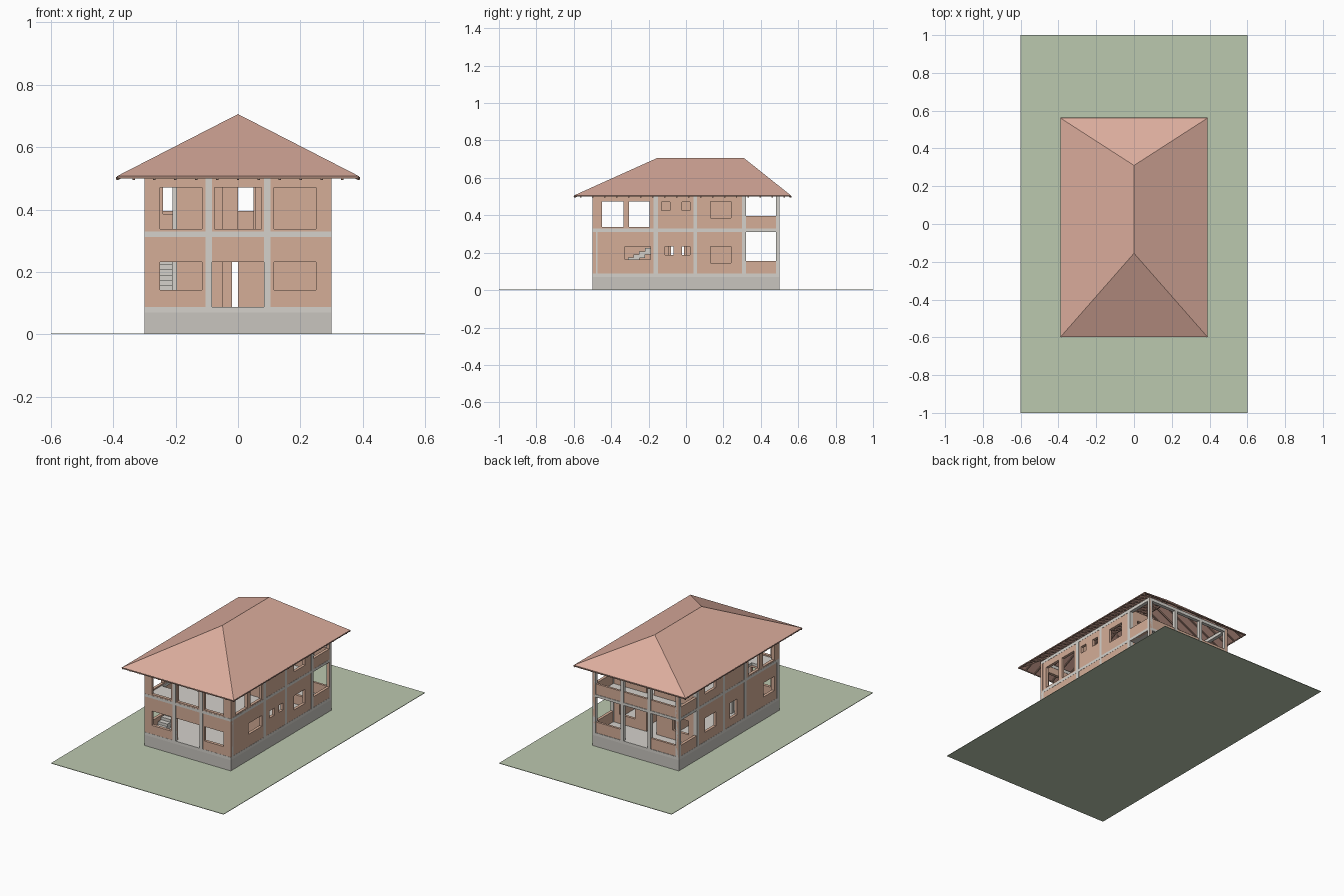
import bpy, bmesh
from mathutils import Vector

if "Cube" in bpy.data.objects:
    bpy.data.objects.remove(bpy.data.objects["Cube"])


def mat(name, c):
    m = bpy.data.materials.new(name)
    m.diffuse_color = (*c, 1)
    m.use_nodes = True
    m.node_tree.nodes["Principled BSDF"].inputs["Base Color"].default_value = m.diffuse_color
    return m


BRICK = mat("brick", (0.66, 0.42, 0.31))
TILE = mat("roof_tile", (0.72, 0.42, 0.34))
GRASS = mat("grass", (0.50, 0.58, 0.43))
CONC = mat("concrete", (0.66, 0.64, 0.60))
BASE = mat("plinth", (0.58, 0.56, 0.52))
WOOD = mat("timber", (0.36, 0.22, 0.17))


def finish(name, bm, m):
    bmesh.ops.recalc_face_normals(bm, faces=bm.faces)
    me = bpy.data.meshes.new(name)
    bm.to_mesh(me)
    bm.free()
    me.materials.append(m)
    ob = bpy.data.objects.new(name, me)
    bpy.context.collection.objects.link(ob)
    return ob


def add_box(bm, x0, x1, y0, y1, z0, z1):
    vs = bmesh.ops.create_cube(bm, size=1)["verts"]
    for v in vs:
        v.co = Vector(((x0 + x1) / 2 + v.co.x * (x1 - x0),
                       (y0 + y1) / 2 + v.co.y * (y1 - y0),
                       (z0 + z1) / 2 + v.co.z * (z1 - z0)))


def boxes(name, dims, m):
    bm = bmesh.new()
    for d in dims:
        add_box(bm, *d)
    return finish(name, bm, m)


def panel(name, axis, a, b, us, vs, holes, m):
    """Flat slab between a and b along axis, with rectangular holes (u0,u1,v0,v1)."""
    U = sorted({*us, *[h[i] for h in holes for i in (0, 1)]})
    V = sorted({*vs, *[h[i] for h in holes for i in (2, 3)]})
    place = {"x": lambda u, v: (a, u, v), "y": lambda u, v: (u, a, v), "z": lambda u, v: (u, v, a)}[axis]
    bm = bmesh.new()
    grid = [[bm.verts.new(place(u, v)) for v in V] for u in U]
    for i in range(len(U) - 1):
        for j in range(len(V) - 1):
            cu, cv = (U[i] + U[i + 1]) / 2, (V[j] + V[j + 1]) / 2
            if not any(h[0] < cu < h[1] and h[2] < cv < h[3] for h in holes):
                bm.faces.new((grid[i][j], grid[i + 1][j], grid[i + 1][j + 1], grid[i][j + 1]))
    r = bmesh.ops.extrude_face_region(bm, geom=bm.faces[:])
    k = "xyz".index(axis)
    for v in r["geom"]:
        if isinstance(v, bmesh.types.BMVert):
            v.co[k] = b
    # wall keeps its original faces as the back side
    loose = [v for v in bm.verts if not v.link_faces]
    bmesh.ops.delete(bm, geom=loose, context="VERTS")
    return finish(name, bm, m)


# ground, plinth, floor slabs
boxes("ground", [(-0.6, 0.6, -1, 1, 0, 0.003)], GRASS)
boxes("plinth", [(-0.3, 0.3, -0.5, 0.5, 0.003, 0.07)], BASE)
boxes("ground_floor", [(-0.3, 0.3, -0.5, 0.5, 0.07, 0.088)], CONC)
panel("upper_floor", "z", 0.312, 0.329, (-0.3, 0.3), (-0.5, 0.5),
      [(-0.275, -0.205, -0.36, -0.03)], CONC)

# outer walls
Z = (0.088, 0.53)
W, T = 0.299, 0.281
front = [(-0.25, -0.115, 0.142, 0.232), (0.115, 0.25, 0.142, 0.232), (-0.083, 0.085, 0.088, 0.232),
         (-0.25, -0.115, 0.337, 0.471), (0.115, 0.25, 0.337, 0.471), (-0.075, 0.075, 0.337, 0.471)]
panel("front_wall", "y", -0.499, -0.48, (-0.3, 0.3), Z, front, BRICK)
porch = [(0.32, 0.48, 0.155, 0.312), (0.32, 0.48, 0.395, 0.53)]
shared = [(-0.45, -0.335, 0.337, 0.473), (-0.305, -0.195, 0.337, 0.473),
          (0.13, 0.24, 0.385, 0.473), (0.13, 0.24, 0.145, 0.234)] + porch
right = shared + [(-0.325, -0.19, 0.165, 0.233),
                  (-0.112, -0.066, 0.187, 0.232), (-0.022, 0.022, 0.187, 0.232),
                  (-0.13, -0.086, 0.427, 0.472), (-0.022, 0.022, 0.427, 0.472)]
left = shared + [(-0.45, -0.34, 0.145, 0.234), (-0.08, -0.01, 0.135, 0.234)]
panel("right_wall", "x", W, T, (-0.498, 0.5), Z, right, BRICK)
panel("left_wall", "x", -W, -T, (-0.498, 0.5), Z, left, BRICK)

# recessed back wall and inner partitions
inner = [(-0.02, 0.05, 0.088, 0.232), (0.0, 0.05, 0.329, 0.471)]
for s in (-1, 1):
    for z0, z1 in ((0.145, 0.232), (0.385, 0.471)):
        inner.append((*sorted((s * 0.13, s * 0.24)), z0, z1))
panel("back_wall", "y", 0.302, 0.319, (-0.282, 0.282), Z, inner, BRICK)
panel("cross_wall", "y", -0.17, -0.155, (-0.282, 0.282), Z,
      [(-0.275, -0.205, 0.088, 0.471), (-0.05, 0.0, 0.088, 0.232), (-0.05, 0.055, 0.329, 0.471)], BRICK)
for s, side in ((-1, "left"), (1, "right")):
    panel(side + "_partition", "x", s * 0.087, s * 0.1, (-0.156, 0.303), Z,
          [(-0.09, 0.0, 0.088, 0.234)], BRICK)

# porch parapets, entrance bay left open below
boxes("porch_parapets", [(-0.29, -0.09, 0.483, 0.497, 0.088, 0.155),
                         (0.09, 0.29, 0.483, 0.497, 0.088, 0.155),
                         (-0.29, 0.29, 0.483, 0.497, 0.329, 0.395)], BRICK)

# concrete columns
cols = []
for s in (-1, 1):
    for y0, y1 in ((-0.174, -0.15), (0.04, 0.06), (0.299, 0.321), (0.48, 0.5)):
        x = sorted((s * 0.278, s * 0.3))
        cols.append((*x, y0, y1, 0.08, 0.53))
    cols.append((*sorted((s * 0.278, s * 0.3)), -0.4985, -0.473, 0.08, 0.32))
    for y0, y1 in ((-0.5, -0.478), (0.48, 0.5)):
        cols.append((*sorted((s * 0.083, s * 0.105)), y0, y1, 0.08, 0.53))
cols.append((-0.21, -0.195, -0.175, -0.155, 0.088, 0.53))
boxes("columns", cols, CONC)

# ring beam under the roof
boxes("ring_beam", [(-0.3, 0.3, -0.5, -0.478, 0.512, 0.532), (-0.3, 0.3, 0.478, 0.5, 0.512, 0.532),
                    (-0.3, -0.278, -0.48, 0.48, 0.512, 0.532), (0.278, 0.3, -0.48, 0.48, 0.512, 0.532)], CONC)

# staircase along the left wall
n = 14
boxes("stairs", [(-0.275, -0.21, -0.43 + 0.03 * i, -0.398 + 0.03 * i,
                  max(0.088, 0.07 + 0.0171 * i), 0.088 + 0.0171 * (i + 1)) for i in range(n)], CONC)

# hipped roof shell
X, YF, YB, RF, RB, Z0, H = 0.388, -0.597, 0.56, -0.155, 0.31, 0.507, 0.199
bm = bmesh.new()
v = [bm.verts.new(p) for p in ((-X, YF, Z0), (X, YF, Z0), (X, YB, Z0), (-X, YB, Z0),
                               (0, RF, Z0 + H), (0, RB, Z0 + H))]
for f in ((0, 1, 4), (1, 2, 5, 4), (2, 3, 5), (3, 0, 4, 5)):
    bm.faces.new([v[i] for i in f])
roof = finish("roof", bm, TILE)
sol = roof.modifiers.new("thickness", "SOLIDIFY")
sol.thickness = 0.005
sol.offset = -1 if roof.data.polygons[0].normal.z > 0 else 1

# rafters, hips, ridge and fascia
bm = bmesh.new()


def beam(p, q, w=0.008, h=0.009):
    p, q = Vector(p), Vector(q)
    d = q - p
    rot = d.to_track_quat("X", "Z")
    for vert in bmesh.ops.create_cube(bm, size=1)["verts"]:
        c = vert.co
        vert.co = (p + q) / 2 + rot @ Vector((c.x * d.length, c.y * w, c.z * h))


E = Z0 - 0.008
for i in range(18):
    y = YF + 0.035 + i * 0.064
    t = min(1, (y - YF) / (RF - YF), (YB - y) / (YB - RB))
    for s in (-1, 1):
        beam((s * X, y, E), (s * X * (1 - t), y, E + H * t))
for i in range(-5, 6):
    x = i * 0.067
    t = 1 - abs(x) / X
    for e, r in ((YF, RF), (YB, RB)):
        beam((x, e, E), (x, e + (r - e) * t, E + H * t))
for s in (-1, 1):
    beam((s * X, YF, E), (0, RF, E + H))
    beam((s * X, YB, E), (0, RB, E + H))
    beam((s * (X - 0.002), YF, E + 0.004), (s * (X - 0.002), YB, E + 0.004), 0.005, 0.007)
for y in (YF, YB):
    beam((-X, y, E + 0.004), (X, y, E + 0.004), 0.005, 0.007)
beam((0, RF, E + H - 0.004), (0, RB, E + H - 0.004))
finish("rafters", bm, WOOD)
